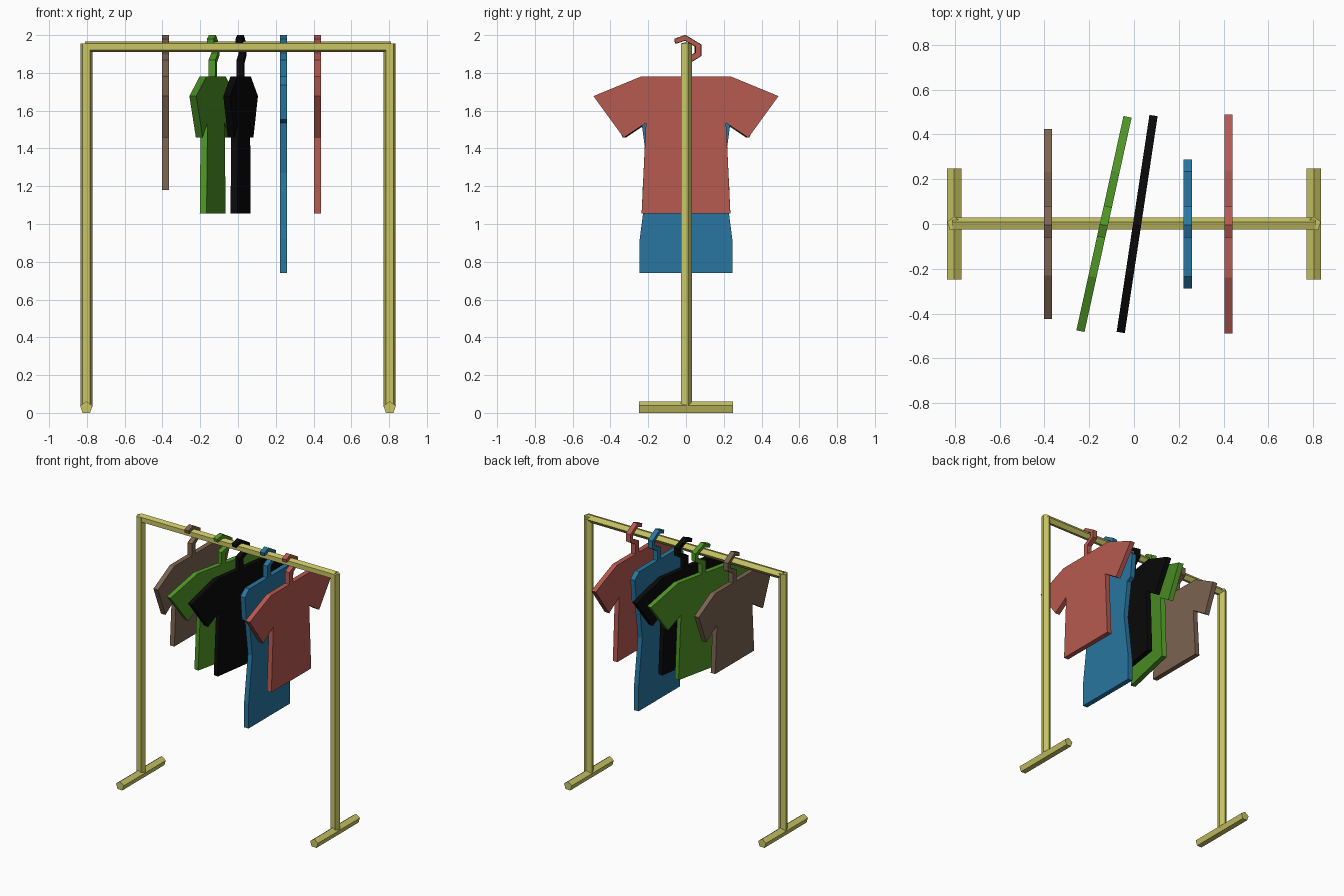
import bpy, bmesh
from math import sin, cos, pi, radians
from mathutils import Vector

if "Cube" in bpy.data.objects:
    bpy.data.objects.remove(bpy.data.objects["Cube"])


def material(name, rgb):
    m = bpy.data.materials.new(name)
    m.diffuse_color = (*rgb, 1)
    m.use_nodes = True
    m.node_tree.nodes["Principled BSDF"].inputs["Base Color"].default_value = m.diffuse_color
    return m


def prism(name, ring, offset, mat):
    """Extrude a closed ring of points along offset into a solid."""
    bm = bmesh.new()
    face = bm.faces.new([bm.verts.new(p) for p in ring])
    new = bmesh.ops.extrude_face_region(bm, geom=[face], use_keep_orig=True)["geom"]
    bmesh.ops.translate(bm, vec=offset, verts=[g for g in new if isinstance(g, bmesh.types.BMVert)])
    bmesh.ops.recalc_face_normals(bm, faces=bm.faces)
    me = bpy.data.meshes.new(name)
    bm.to_mesh(me)
    bm.free()
    me.materials.append(mat)
    ob = bpy.data.objects.new(name, me)
    bpy.context.collection.objects.link(ob)
    return ob


def bar(name, a, b, r, point, mat):
    """Five-sided bar from a to b with one corner pointing along 'point'."""
    a, b, u = Vector(a), Vector(b), Vector(point)
    v = (b - a).normalized().cross(u)
    ring = [a + r * (cos(2 * pi * i / 5) * u + sin(2 * pi * i / 5) * v) for i in range(5)]
    return prism(name, ring, b - a, mat)


# Hook outline (y, z), running from the right of the stem over to its left
HOOK = [(0.02, 1.78), (0.02, 1.853), (0.08, 1.89), (0.08, 1.95), (-0.005, 2.0), (-0.06, 1.98),
        (-0.055, 1.955), (-0.005, 1.972), (0.05, 1.94), (0.05, 1.905), (-0.02, 1.868), (-0.02, 1.78)]
T = 0.037


def garment(name, half, x, turn, mat):
    """Flat garment with hanger hook; half is the right outline from hem to shoulder."""
    outline = half + HOOK + [(-y, z) for y, z in reversed(half)]
    ob = prism(name, [(-T / 2, y, z) for y, z in outline], (T, 0, 0), mat)
    ob.location.x = x
    ob.rotation_euler.z = -radians(turn)


# Clothes rail
metal = material("rail_yellow", (0.58, 0.56, 0.13))
for side, s in (("left", -1), ("right", 1)):
    x = 0.803 * s
    bar(side + "_post", (x, 0, 0.03), (x, 0, 1.955), 0.033, (0, 1, 0), metal)
    bar(side + "_foot", (x, -0.248, 0.0275), (x, 0.248, 0.0275), 0.034, (0, 0, 1), metal)
bar("top_rail", (-0.81, 0, 1.938), (0.81, 0, 1.938), 0.03, (0, 1, 0), metal)

# Garment half outlines (y, z)
shirt = [(0.235, 1.055), (0.212, 1.535), (0.33, 1.457), (0.49, 1.677), (0.24, 1.78)]
short_shirt = [(0.23, 1.18), (0.208, 1.54), (0.335, 1.457), (0.424, 1.677), (0.23, 1.78)]
dress = [(0.245, 0.74), (0.245, 0.92), (0.2, 1.27), (0.235, 1.535), (0.27, 1.553),
         (0.288, 1.735), (0.235, 1.78)]

# Hanging garments
garment("brown_short_shirt", short_shirt, -0.384, 0, material("brown", (0.20, 0.125, 0.08)))
garment("green_shirt", shirt, -0.134, 12.4, material("green", (0.08, 0.31, 0.02)))
garment("black_shirt", shirt, 0.014, 8.6, material("black", (0.003, 0.003, 0.003)))
garment("blue_dress", dress, 0.24, 0, material("blue", (0.022, 0.18, 0.35)))
garment("red_shirt", shirt, 0.422, 0, material("red", (0.47, 0.10, 0.08)))
